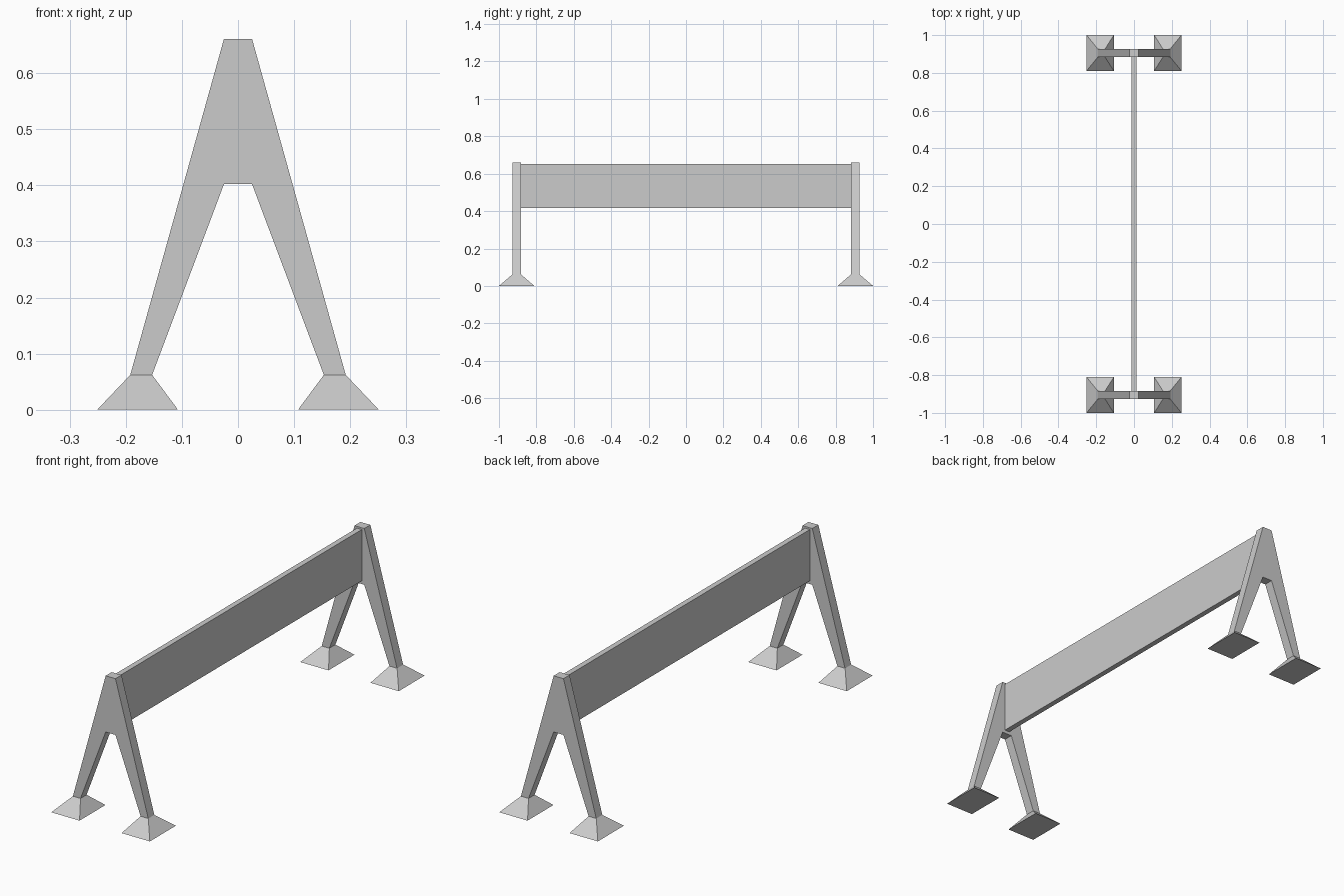
import bpy, bmesh

if "Cube" in bpy.data.objects:
    bpy.data.objects.remove(bpy.data.objects["Cube"])


def make_object(name, build):
    """Create an object whose mesh is filled by the build function."""
    bm = bmesh.new()
    build(bm)
    bmesh.ops.recalc_face_normals(bm, faces=bm.faces)
    mesh = bpy.data.meshes.new(name)
    bm.to_mesh(mesh)
    bm.free()
    obj = bpy.data.objects.new(name, mesh)
    bpy.context.collection.objects.link(obj)
    return obj


def loft(bm, start, end):
    """Close two matching outlines into a solid."""
    a = [bm.verts.new(p) for p in start]
    b = [bm.verts.new(p) for p in end]
    bm.faces.new(a)
    bm.faces.new(b)
    for i in range(len(a)):
        j = (i + 1) % len(a)
        bm.faces.new((a[i], a[j], b[j], b[i]))


def rect(x0, x1, y0, y1, z):
    return [(x0, y0, z), (x1, y0, z), (x1, y1, z), (x0, y1, z)]


FRAME_IN, FRAME_OUT = 0.883, 0.927
FOOT_TOP = 0.062

# A-shaped outline: right half, then its mirror
half = [(0.025, 0.661), (0.192, FOOT_TOP), (0.153, FOOT_TOP), (0.025, 0.402)]
outline = half + [(-x, z) for x, z in reversed(half)]

for end, s in (("front", -1), ("back", 1)):
    # End frame
    make_object(f"{end}_frame", lambda bm: loft(
        bm,
        [(x, s * FRAME_IN, z) for x, z in outline],
        [(x, s * FRAME_OUT, z) for x, z in outline]))

    # Flared feet
    for side, t in (("left", -1), ("right", 1)):
        make_object(f"{end}_{side}_foot", lambda bm: loft(
            bm,
            rect(t * 0.107, t * 0.251, s * 0.811, s * 1.0, 0.0),
            rect(t * 0.153, t * 0.192, s * FRAME_IN, s * FRAME_OUT, FOOT_TOP)))

# Barrier board between the frames
make_object("barrier_board", lambda bm: loft(
    bm,
    rect(-0.0125, 0.0125, -FRAME_IN, FRAME_IN, 0.417),
    rect(-0.0125, 0.0125, -FRAME_IN, FRAME_IN, 0.653)))
